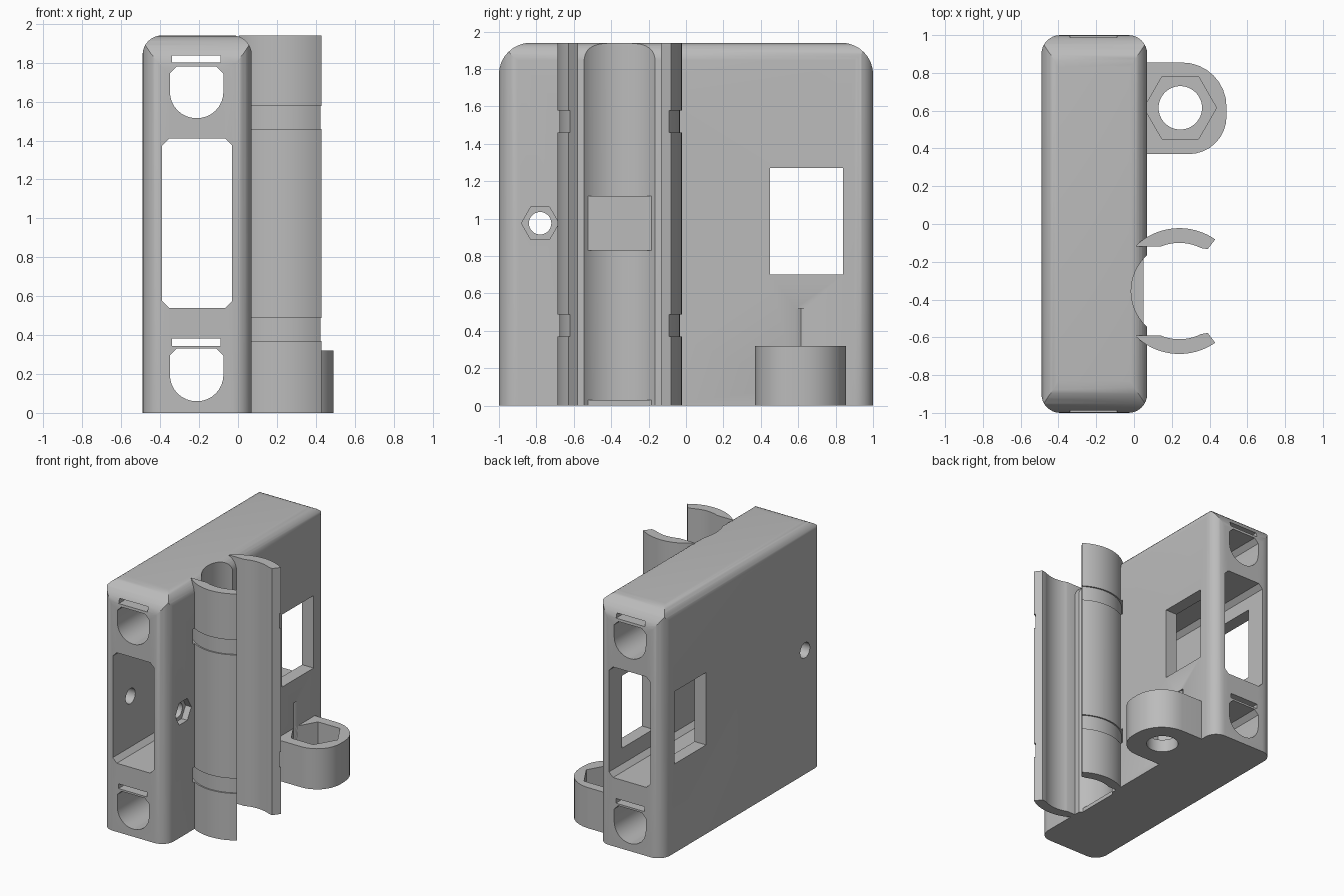
import bpy, bmesh
from math import pi, cos, sin, sqrt, asin

if "Cube" in bpy.data.objects:
    bpy.data.objects.remove(bpy.data.objects["Cube"])

grey = bpy.data.materials.new("plain grey")
grey.use_nodes = True
grey.diffuse_color = (0.5, 0.5, 0.5, 1)
grey.node_tree.nodes["Principled BSDF"].inputs["Base Color"].default_value = (0.5, 0.5, 0.5, 1)


def arc(cx, cy, r, a0, a1, n):
    return [(cx + r * cos(a0 + (a1 - a0) * i / n), cy + r * sin(a0 + (a1 - a0) * i / n))
            for i in range(n + 1)]


def ngon(cx, cy, r, n):
    return arc(cx, cy, r, 0, 2 * pi, n)[:-1]


def rounded(x0, x1, y0, y1, bl=0, br=0, tr=0, tl=0):
    """Rectangle with a radius per corner; small radii become chamfers."""
    pts = []
    corners = [(x0 + bl, y0 + bl, bl, 2), (x1 - br, y0 + br, br, 3),
               (x1 - tr, y1 - tr, tr, 0), (x0 + tl, y1 - tl, tl, 1)]
    for cx, cy, r, q in corners:
        if r:
            pts += arc(cx, cy, r, q * pi / 2, (q + 1) * pi / 2, 1 if r < 0.05 else 8)
        else:
            pts.append((cx, cy))
    return pts


def prism(name, profile, axis, lo, hi):
    """Extrude a 2D profile along an axis."""
    place = {"x": lambda a, b, h: (h, a, b),
             "y": lambda a, b, h: (a, h, b),
             "z": lambda a, b, h: (a, b, h)}[axis]
    bm = bmesh.new()
    ends = [[bm.verts.new(place(a, b, h)) for a, b in profile] for h in (lo, hi)]
    bm.faces.new(ends[0])
    bm.faces.new(ends[1])
    n = len(profile)
    for i in range(n):
        j = (i + 1) % n
        bm.faces.new((ends[0][i], ends[0][j], ends[1][j], ends[1][i]))
    bmesh.ops.recalc_face_normals(bm, faces=bm.faces)
    mesh = bpy.data.meshes.new(name)
    bm.to_mesh(mesh)
    bm.free()
    mesh.materials.append(grey)
    obj = bpy.data.objects.new(name, mesh)
    bpy.context.collection.objects.link(obj)
    return obj


def combine(target, tool, operation="DIFFERENCE"):
    """Apply a boolean and discard the tool."""
    mod = target.modifiers.new("cut", "BOOLEAN")
    mod.operation, mod.solver, mod.object = operation, "EXACT", tool
    with bpy.context.temp_override(object=target, active_object=target):
        bpy.ops.object.modifier_apply(modifier=mod.name)
    bpy.data.objects.remove(tool)


def cut(target, profile, axis, lo, hi):
    combine(target, prism("cutter", profile, axis, lo, hi))


TOP, LEFT, RIGHT = 1.94, -0.49, 0.07
CLIP_X, CLIP_Y, OUTER, INNER = 0.24, -0.355, 0.333, 0.255
NUT_X, NUT_Y = 0.245, 0.615
EPS = 0.0006

# Case: footprint trimmed by side and end profiles
body = prism("case_body", rounded(LEFT, RIGHT, -1, 1, 0.1, 0.1, 0.1, 0.1), "z", 0, TOP + 0.05)
combine(body, prism("side_profile", rounded(-1 - EPS, 1 + EPS, -0.1, TOP, tr=0.17, tl=0.17),
                    "x", -1, 1), "INTERSECT")
combine(body, prism("end_profile", rounded(LEFT - EPS, RIGHT + EPS, -0.1, TOP + EPS, tr=0.1, tl=0.1),
                    "y", -2, 2), "INTERSECT")

# Long tunnels: central bay, two cable channels, two strap slots
cut(body, rounded(-0.39, -0.03, 0.54, 1.41, 0.035, 0.035, 0.035, 0.035), "y", -2, 2)
for z0, z1 in ((0.06, 0.33), (1.515, 1.78)):
    cut(body, rounded(-0.35, -0.075, z0, z1, 0.135, 0.135, 0.035, 0.035), "y", -2, 2)
for z in (0.345, 1.8):
    cut(body, rounded(-0.34, -0.09, z, z + 0.037), "y", -2, 2)

# Side window and screw hole with its hex recess
cut(body, rounded(0.45, 0.84, 0.7, 1.27), "x", -1, 1)
cut(body, ngon(-0.78, 0.975, 0.06, 32), "x", -1, 1)
cut(body, ngon(-0.78, 0.975, 0.1, 6), "x", 0.02, 0.2)

# Tube clip: open ring with slanted lips
lip_out = asin(0.19 / OUTER)
lip_in = asin(0.115 / INNER)
root = 0.235
start_out = pi - asin(root / OUTER)
start_in = pi - asin(root / INNER)
for name, side in (("clip_arm_back", 1), ("clip_arm_front", -1)):
    outline = arc(0, 0, OUTER, start_out, pi / 2 - lip_out, 20)
    outline += [(0.15, 0.222)]
    outline += arc(0, 0, INNER, pi / 2 - lip_in, start_in, 20)
    arm = prism(name, [(CLIP_X + x, CLIP_Y + side * y) for x, y in outline], "z", 0, TOP)
    # Strap grooves round the outside of the arm
    for z in (0.37, 1.46):
        band = prism("band", ngon(CLIP_X, CLIP_Y, 0.35, 64), "z", z, z + 0.118)
        cut(band, ngon(CLIP_X, CLIP_Y, 0.322, 64), "z", z - 0.1, z + 0.3)
        combine(arm, band)

# Tube bed and strap grooves in the case
cut(body, ngon(CLIP_X, CLIP_Y, INNER, 64), "z", -1, 3)
for z in (0.37, 1.46):
    band = prism("band", ngon(CLIP_X, CLIP_Y, 0.35, 64), "z", z, z + 0.118)
    cut(band, ngon(CLIP_X, CLIP_Y, 0.322, 64), "z", z - 0.1, z + 0.3)
    combine(body, band)

# Flat pads in the tube bed
for name, z0, z1 in (("bed_pad_middle", 0.83, 1.12), ("bed_pad_bottom", 0, 0.03)):
    half = 0.17
    edge = CLIP_X - sqrt(INNER ** 2 - half ** 2)
    prism(name, rounded(-0.025, edge, CLIP_Y - half, CLIP_Y + half), "z", z0, z1)

# Nut cup with hex socket and round floor hole
cup = prism("nut_cup", rounded(0.02, 0.49, 0.37, 0.855, br=0.2, tr=0.235), "z", 0, 0.32)
cut(cup, ngon(NUT_X, NUT_Y, 0.115, 48), "z", -1, 1)
for part in (cup, body):
    cut(part, ngon(NUT_X, NUT_Y, 0.192, 6), "z", 0.1, 0.52)

# Smooth shading on curved walls
for obj in bpy.context.collection.objects:
    if obj.type == "MESH" and obj.data.materials and obj.data.materials[0] == grey:
        with bpy.context.temp_override(object=obj, active_object=obj, selected_objects=[obj],
                                       selected_editable_objects=[obj]):
            bpy.ops.object.shade_smooth_by_angle(angle=pi / 6)
